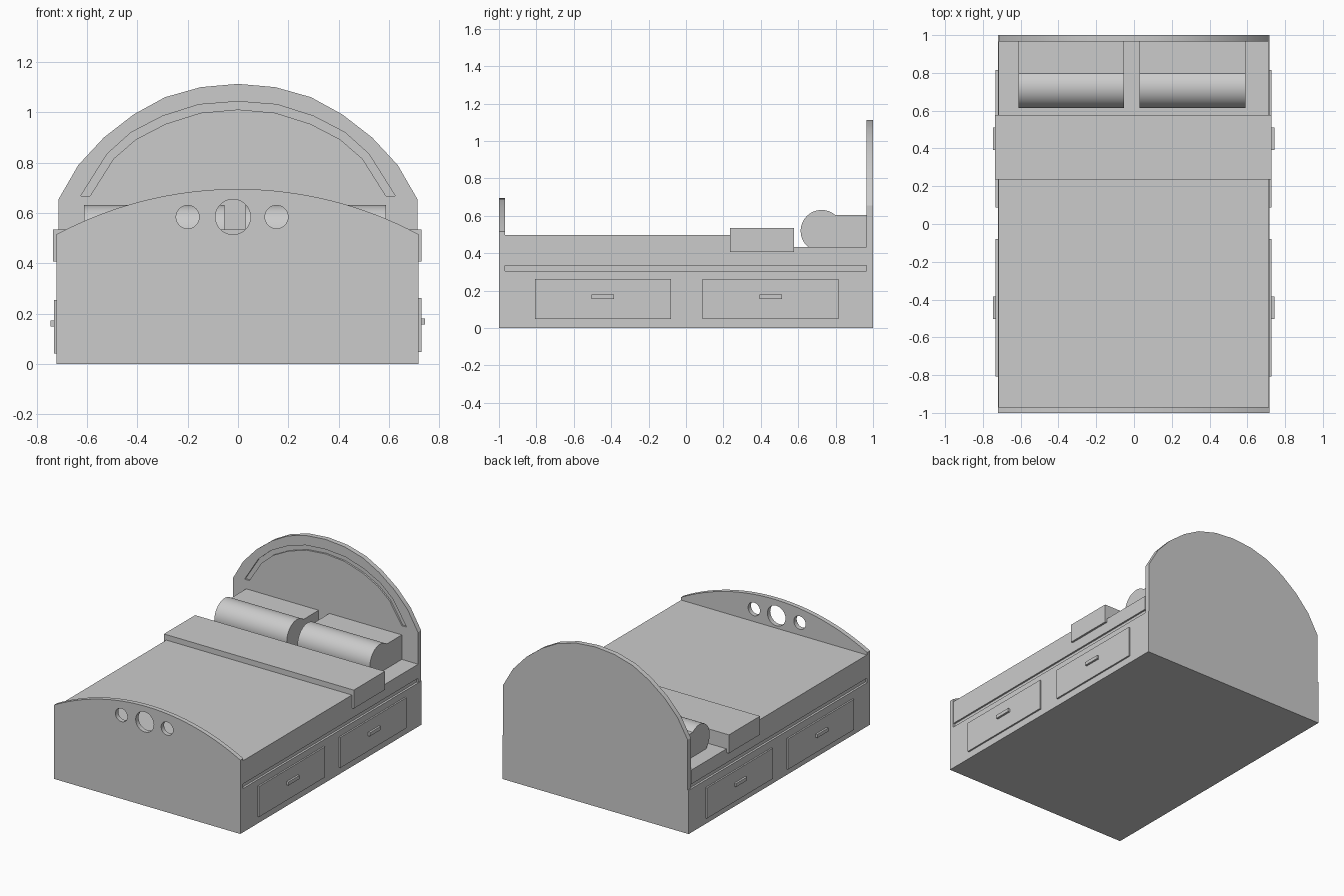
import bpy, bmesh, math
from mathutils import Matrix

if "Cube" in bpy.data.objects:
    bpy.data.objects.remove(bpy.data.objects["Cube"], do_unlink=True)

grey = bpy.data.materials.new("plain_grey")
grey.use_nodes = True
COL = (0.6, 0.6, 0.6, 1)
grey.diffuse_color = COL
grey.node_tree.nodes["Principled BSDF"].inputs["Base Color"].default_value = COL


def finish(name, bm):
    bmesh.ops.recalc_face_normals(bm, faces=bm.faces)
    me = bpy.data.meshes.new(name)
    bm.to_mesh(me)
    bm.free()
    me.materials.append(grey)
    ob = bpy.data.objects.new(name, me)
    bpy.context.collection.objects.link(ob)
    return ob


def box(name, x0, x1, y0, y1, z0, z1):
    bm = bmesh.new()
    m = Matrix.Translation(((x0 + x1) / 2, (y0 + y1) / 2, (z0 + z1) / 2)) \
        @ Matrix.Diagonal((x1 - x0, y1 - y0, z1 - z0, 1))
    bmesh.ops.create_cube(bm, size=1, matrix=m)
    return finish(name, bm)


def prism(name, pts, axis, a, b):
    """Extrude an outline along y (points are x, z) or along x (points are y, z)."""
    bm = bmesh.new()
    vs = [bm.verts.new((u, a, v) if axis == 'Y' else (a, u, v)) for u, v in pts]
    f = bm.faces.new(vs)
    r = bmesh.ops.extrude_face_region(bm, geom=[f])
    d = (0, b - a, 0) if axis == 'Y' else (b - a, 0, 0)
    bmesh.ops.translate(bm, vec=d, verts=[g for g in r["geom"] if isinstance(g, bmesh.types.BMVert)])
    return finish(name, bm)


def circle(cx, cz, r, n=32):
    return [(cx + r * math.cos(2 * math.pi * i / n), cz + r * math.sin(2 * math.pi * i / n)) for i in range(n)]


def select(ob):
    bpy.ops.object.select_all(action='DESELECT')
    ob.select_set(True)
    bpy.context.view_layer.objects.active = ob


def smooth(ob):
    select(ob)
    bpy.ops.object.shade_smooth_by_angle(angle=math.radians(30))


def cut(ob, cutter):
    cutter.hide_render = True
    mod = ob.modifiers.new("cut", 'BOOLEAN')
    mod.operation, mod.solver, mod.object = 'DIFFERENCE', 'EXACT', cutter
    select(ob)
    bpy.ops.object.modifier_apply(modifier=mod.name)
    bpy.data.objects.remove(cutter, do_unlink=True)


def mirrored(half):
    """Half outline running from the left end to the middle, completed on the other side."""
    return half + [(-x, z) for x, z in reversed(half[:-1])]


# Bed base with a shadow groove along each side
L, R = -0.721, 0.718
box("base_frame", L, R, -0.97, 1.0, 0, 0.305)
box("groove_core", L + 0.015, R - 0.015, -0.97, 0.965, 0.305, 0.335)
box("upper_frame", L + 0.003, R - 0.003, -0.97, 0.965, 0.335, 0.433)
box("mattress", L + 0.003, R - 0.003, -0.97, 0.57, 0.433, 0.497)

# Folded blanket across the bed
box("blanket", -0.736, 0.729, 0.235, 0.578, 0.406, 0.535)

# Footboard with arched top and three round holes
n = 32
cx, hw, rise, z_edge = (L + R) / 2, (R - L) / 2, 0.18, 0.515
rad = (hw * hw + rise * rise) / (2 * rise)
half_angle = math.asin(hw / rad)
arch = []
for i in range(n + 1):
    a = half_angle * (1 - 2 * i / n)
    arch.append((cx + rad * math.sin(a), z_edge + rise - rad + rad * math.cos(a)))
foot = prism("footboard", [(L, 0), (R, 0)] + arch, 'Y', -1.0, -0.968)
for hx, hr in ((-0.2, 0.046), (-0.02, 0.07), (0.153, 0.046)):
    cut(foot, prism("hole_cutter", circle(hx, 0.584, hr), 'Y', -1.1, -0.9))
smooth(foot)

# Headboard with a rounded outline and a shallow arched groove
outline = mirrored([(-0.713, 0.655), (-0.635, 0.79), (-0.533, 0.9), (-0.414, 0.992),
                    (-0.29, 1.06), (-0.148, 1.1), (0, 1.113)])
head = prism("headboard", [(0.713, 0.305), (-0.713, 0.305)] + outline, 'Y', 0.965, 1.0)
outer = mirrored([(-0.625, 0.668), (-0.52, 0.835), (-0.425, 0.92), (-0.3, 0.985), (-0.155, 1.031), (0, 1.043)])
inner = mirrored([(-0.588, 0.668), (-0.495, 0.815), (-0.405, 0.893), (-0.287, 0.954), (-0.148, 0.998), (0, 1.011)])
cut(head, prism("groove_cutter", outer + inner[::-1], 'Y', 0.9, 0.977))
smooth(head)

# Pillows: a roll at the front running into a flat block
pc, pz, pr, pt = 0.725, 0.519, 0.112, 0.604
a0 = math.asin((pt - pz) / pr)
a1 = math.pi + math.asin((pz - 0.43) / pr)
roll = [(pc + pr * math.cos(a0 + (a1 - a0) * i / 28), pz + pr * math.sin(a0 + (a1 - a0) * i / 28)) for i in range(29)]
profile = roll + [(0.967, 0.43), (0.967, pt)]
for side, x0, x1 in (("right", -0.612, -0.053), ("left", 0.03, 0.589)):
    smooth(prism("pillow_" + side, profile, 'X', x0, x1))

# Drawers and handles on both sides
for side, s, face, dz in (("left", 1, R, 0), ("right", -1, -L, -0.007)):
    for where, y0, y1 in (("front", -0.808, -0.08), ("back", 0.088, 0.816)):
        xs = sorted((s * (face - 0.01), s * (face + 0.011)))
        box(f"drawer_{side}_{where}", *xs, y0, y1, 0.048 + dz, 0.261 + dz)
        xs = sorted((s * face, s * (face + 0.025)))
        ym = (y0 + y1) / 2
        box(f"handle_{side}_{where}", *xs, ym - 0.06, ym + 0.06, 0.156 + dz, 0.18 + dz)
